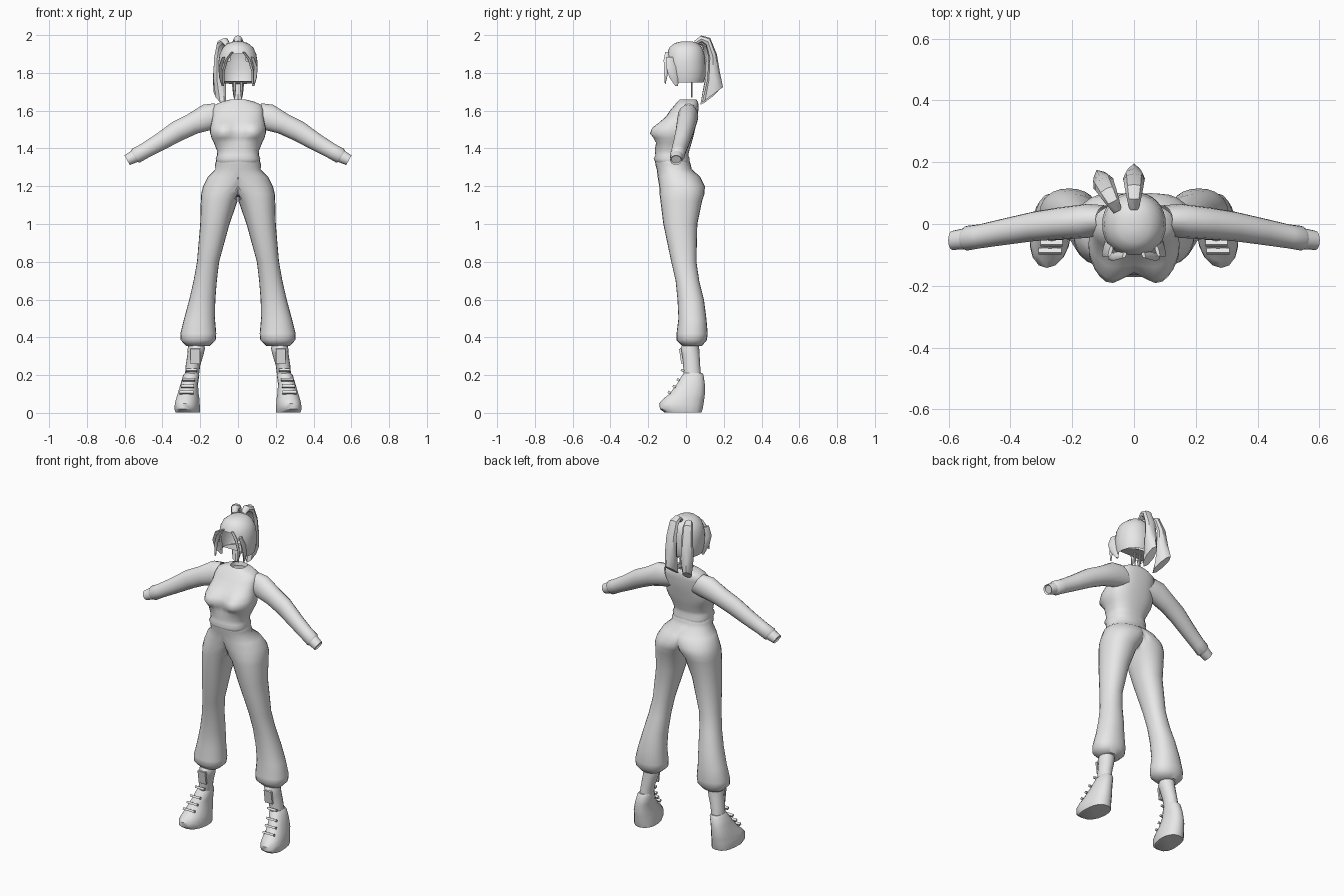
import bpy, bmesh, math
from mathutils import Vector, Matrix

grey = bpy.data.materials.new("plain_grey")
grey.diffuse_color = (0.8, 0.8, 0.8, 1)


def finish(bm, name, mirror=False, angle=40):
    bmesh.ops.recalc_face_normals(bm, faces=bm.faces)
    me = bpy.data.meshes.new(name)
    bm.to_mesh(me)
    bm.free()
    ob = bpy.data.objects.new(name, me)
    bpy.context.collection.objects.link(ob)
    me.materials.append(grey)
    bpy.ops.object.select_all(action='DESELECT')
    ob.select_set(True)
    bpy.context.view_layer.objects.active = ob
    bpy.ops.object.shade_smooth_by_angle(angle=math.radians(angle))
    if mirror:
        m = ob.modifiers.new("mirror", 'MIRROR')
        m.merge_threshold = 0.0005
    return ob


def loft(rings, caps=(True, True)):
    """Skin a list of equal-length point rings."""
    bm = bmesh.new()
    rows = [[bm.verts.new(p) for p in r] for r in rings]
    n = len(rows[0])
    for a, b in zip(rows, rows[1:]):
        for i in range(n):
            j = (i + 1) % n
            bm.faces.new((a[i], a[j], b[j], b[i]))
    if caps[0]:
        bm.faces.new(rows[0])
    if caps[1]:
        bm.faces.new(rows[-1])
    return bm


def ring(c, u, v, n=20, e=2.0):
    c, u, v = Vector(c), Vector(u), Vector(v)
    pts = []
    for i in range(n):
        t = 2 * math.pi * i / n
        s, k = math.sin(t), math.cos(t)
        pts.append(c + u * math.copysign(abs(k) ** (2 / e), k)
                   + v * math.copysign(abs(s) ** (2 / e), s))
    return pts


def flat_ring(z, x0, x1, y0, y1, n=20, e=2.0):
    return ring(((x0 + x1) / 2, (y0 + y1) / 2, z),
                ((x1 - x0) / 2, 0, 0), (0, (y1 - y0) / 2, 0), n, e)


# Trousers: one leg and half the hips, closed at the centre by the mirror
rings = [flat_ring(*s, n=24, e=2.2) for s in (
    (1.345, -.112, .112, -.165, .015), (1.315, -.122, .122, -.162, .025),
    (1.29, -.12, .12, -.155, .03), (1.25, -.13, .16, -.15, .075),
    (1.20, -.08, .185, -.142, .10), (1.16, -.03, .195, -.14, .098),
    (1.12, .003, .197, -.135, .085), (1.0, .045, .20, -.12, .06),
    (.8, .10, .217, -.078, .055), (.7, .112, .235, -.055, .07),
    (.6, .12, .258, -.045, .095), (.5, .122, .285, -.04, .108),
    (.42, .115, .305, -.05, .115), (.385, .118, .303, -.05, .11),
    (.355, .15, .275, -.02, .085))]
for r in rings:
    for p in r:
        p.x = max(p.x, 0)
bm = loft(rings, (False, True))
inner = [f for f in bm.faces if all(v.co.x < 1e-4 for v in f.verts)]
bmesh.ops.delete(bm, geom=inner, context='FACES')
finish(bm, "trousers", True, 50)

# Shirt: lofted trunk with a two-lobed chest and open neck
shirt = [(1.325, .112, -.16, .018), (1.345, .118, -.172, .02),
         (1.365, .11, -.162, .012), (1.39, .112, -.165, .018),
         (1.43, .128, -.155, .03), (1.455, .14, -.15, .037),
         (1.48, .147, -.148, .043), (1.51, .147, -.142, .05),
         (1.54, .14, -.13, .057), (1.57, .135, -.105, .062),
         (1.60, .135, -.085, .065), (1.63, .125, -.06, .067),
         (1.648, .085, -.045, .062), (1.658, .045, -.035, .055),
         (1.635, .04, -.03, .05)]
rings = [flat_ring(z, -w, w, a, b, 32, 2.5) for z, w, a, b in shirt]
for r in rings:
    for p in r:
        if p.y < -.02:
            g = math.exp(-((p.z - 1.49) / .045) ** 2)
            g *= math.exp(-((abs(p.x) - .085) / .065) ** 2)
            p.y -= .055 * g
finish(loft(rings, (False, False)), "shirt_body", False, 60)

# Sleeves and cuffs
def arm_part(name, secs, caps):
    finish(loft([ring((x, y, z), (.49 * a, 0, .87 * a), (0, b, 0), 16)
                 for x, y, z, a, b in secs], caps), name, True)


arm_part("sleeve", (
    (.09, .015, 1.578, .07, .045), (.15, .01, 1.568, .073, .055),
    (.24, .002, 1.53, .057, .052), (.32, -.007, 1.492, .055, .048),
    (.42, -.025, 1.43, .046, .043), (.50, -.04, 1.384, .041, .039),
    (.54, -.046, 1.362, .042, .04), (.55, -.048, 1.357, .033, .033)),
    (False, False))
arm_part("cuff", (
    (.54, -.046, 1.362, .034, .034), (.55, -.048, 1.357, .034, .034),
    (.587, -.053, 1.338, .029, .031), (.58, -.052, 1.342, .023, .025)),
    (False, True))

# Boots: foot with thick sole, then the ankle shaft
def skew(rings):
    # turn the toes slightly outward
    for r in rings:
        for p in r:
            p.x += max(0, -p.y) * .12
    return rings


finish(loft(skew([flat_ring(*s, n=16, e=e) for *s, e in (
    (.003, .20, .328, -.115, .082, 2.4), (.02, .198, .332, -.138, .088, 2.3),
    (.05, .20, .33, -.142, .093, 2.2), (.075, .203, .325, -.12, .097, 2.2),
    (.10, .208, .32, -.088, .10, 2.2), (.15, .212, .305, -.05, .10, 2.2),
    (.20, .205, .29, -.02, .093, 2.2), (.212, .21, .28, -.01, .085, 2.2))])),
    "boot_foot", True)
finish(loft([flat_ring(*s, n=16) for s in (
    (.19, .208, .282, -.012, .08), (.25, .20, .277, -.015, .075),
    (.31, .182, .268, -.022, .072), (.34, .175, .266, -.03, .07),
    (.375, .18, .26, -.01, .07))]), "boot_shaft", True)


# Boot tongue and straps
def plate(name, loc, size, tilt):
    bm = bmesh.new()
    bmesh.ops.create_cube(bm, size=1)
    bmesh.ops.scale(bm, vec=size, verts=bm.verts)
    bmesh.ops.rotate(bm, cent=(0, 0, 0), verts=bm.verts,
                     matrix=Matrix.Rotation(tilt, 3, 'X'))
    bmesh.ops.translate(bm, vec=loc, verts=bm.verts)
    finish(bm, name, True)


plate("boot_tongue", (.226, -.025, .30), (.05, .012, .08), .15)
for x, y, z, w in ((.272, -.088, .108, .075), (.267, -.062, .14, .07),
                   (.26, -.041, .175, .065), (.246, -.018, .225, .06)):
    plate("boot_strap", (x, y, z), (w, .016, .013), -.5)

# Hair cap with an arched face opening and a closed underside
cap = [(1.967, .02, -.02, .03), (1.958, .052, -.06, .06),
       (1.935, .08, -.088, .085), (1.90, .097, -.1, .097),
       (1.86, .103, -.105, .102), (1.82, .103, -.107, .104),
       (1.78, .10, -.103, .103), (1.75, .092, -.095, .092)]
rings = [flat_ring(z, -w, w, a, b, 32, 2.1) for z, w, a, b in cap]
bm = loft(rings, (True, False))
hole = []
for f in bm.faces:
    c = f.calc_center_median()
    width = min(.078, (1.925 - c.z) * .9)
    if c.y < -.03 and abs(c.x) < width:
        hole.append(f)
bmesh.ops.delete(bm, geom=hole, context='FACES')
under = [p for p in rings[-1] if p.y > -.03]
under.sort(key=lambda p: math.atan2(p.x, -p.y))
bm.faces.new([bm.verts.new((p.x, p.y, p.z + (.03 - p.y) * .15))
              for p in under])
finish(bm, "hair_cap")

# Pointed side locks and parted fringe framing the face
for name, path in (
    ("side_lock", ((.075, -.085, 1.885, .022), (.093, -.075, 1.83, .03),
                   (.09, -.06, 1.775, .028), (.08, -.05, 1.73, .006))),
    ("front_lock", ((.03, -.098, 1.91, .012), (.06, -.104, 1.87, .014),
                    (.077, -.105, 1.81, .012), (.078, -.11, 1.74, .002)))):
    finish(loft([ring((x, y, z), (.006, .001, 0), (-.3 * w, w, 0), 8)
                 for x, y, z, w in path]), name, True)

# Ponytails: half width, inner edge (y, z), outer edge (y, z)
tail = [(.014, .045, 1.94, .045, 1.97), (.023, .083, 1.962, .08, 1.998),
        (.03, .105, 1.945, .128, 1.985), (.034, .12, 1.88, .163, 1.90),
        (.036, .112, 1.76, .18, 1.80), (.026, .085, 1.643, .196, 1.725)]
for name, base, turn in (("ponytail_centre", (0, 0, 0), 0),
                         ("ponytail_side", (-.055, .045, -.012), 27)):
    rings = []
    for w, y0, z0, y1, z1 in tail:
        r = ring((0, (y0 + y1) / 2, (z0 + z1) / 2), (w, 0, 0),
                 (0, (y1 - y0) / 2, (z1 - z0) / 2), 8)
        if turn:
            rot = Matrix.Rotation(math.radians(turn), 3, 'Z')
            r = [rot @ (p - Vector((0, .05, 0))) + Vector(base) for p in r]
        rings.append(r)
    finish(loft(rings), name)

# Thin neck strands hanging below the hair
finish(loft([ring((.018, .03, z), (w, 0, 0), (0, .004, 0), 6)
             for z, w in ((1.755, .008), (1.71, .007), (1.67, .003))]),
       "neck_strand", True)
